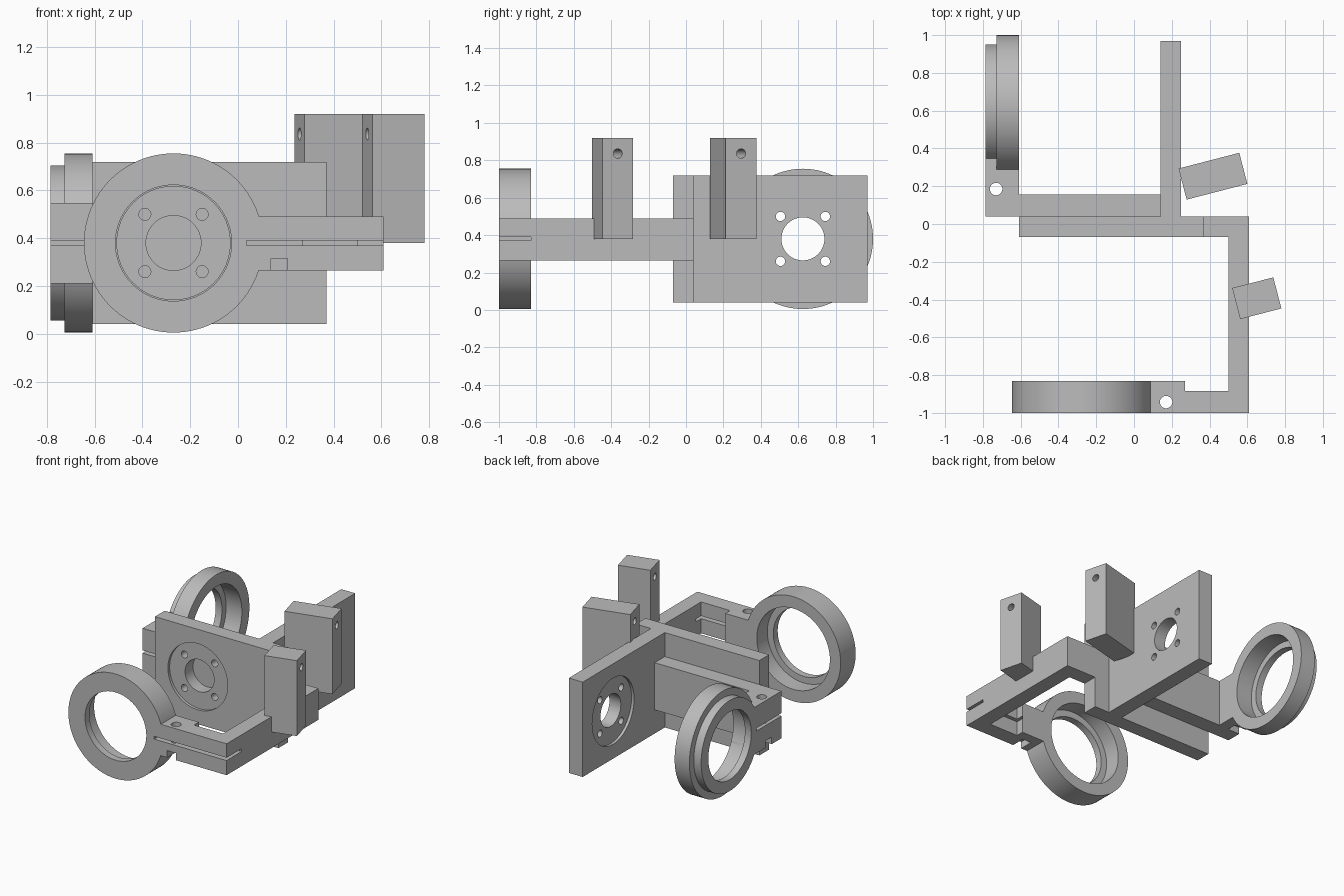
import bpy, bmesh, math
from mathutils import Matrix, Vector

cube = bpy.data.objects.get("Cube")
if cube:
    bpy.data.objects.remove(cube, do_unlink=True)

grey = bpy.data.materials.new("plain_grey")
grey.use_nodes = True
grey.diffuse_color = (0.5, 0.5, 0.5, 1)
grey.node_tree.nodes["Principled BSDF"].inputs["Base Color"].default_value = (0.5, 0.5, 0.5, 1)


def make(name, bm):
    bmesh.ops.recalc_face_normals(bm, faces=bm.faces)
    mesh = bpy.data.meshes.new(name)
    bm.to_mesh(mesh)
    bm.free()
    mesh.materials.append(grey)
    obj = bpy.data.objects.new(name, mesh)
    bpy.context.collection.objects.link(obj)
    return obj


def extrude(name, outline, z0, z1):
    """Plan outline raised from z0 to z1."""
    bm = bmesh.new()
    face = bm.faces.new([bm.verts.new((x, y, z0)) for x, y in outline])
    top = bmesh.ops.extrude_face_region(bm, geom=[face])["geom"]
    bmesh.ops.translate(bm, vec=(0, 0, z1 - z0),
                        verts=[v for v in top if isinstance(v, bmesh.types.BMVert)])
    return make(name, bm)


def box(name, x0, x1, y0, y1, z0, z1):
    return extrude(name, [(x0, y0), (x1, y0), (x1, y1), (x0, y1)], z0, z1)


def rod(start, end, radius, segments=96):
    """Cylinder between two points."""
    a, b = Vector(start), Vector(end)
    turn = (b - a).to_track_quat('Z', 'Y').to_matrix().to_4x4()
    bm = bmesh.new()
    bmesh.ops.create_cone(bm, cap_ends=True, segments=segments, radius1=radius, radius2=radius,
                          depth=(b - a).length, matrix=Matrix.Translation((a + b) / 2) @ turn)
    return make("cutter", bm)


def combine(obj, operation, *tools):
    """Join or cut with each tool, then drop the tool."""
    bpy.context.view_layer.objects.active = obj
    for tool in tools:
        mod = obj.modifiers.new("boolean", 'BOOLEAN')
        mod.operation, mod.solver, mod.object = operation, 'EXACT', tool
        bpy.ops.object.modifier_apply(modifier=mod.name)
        bpy.data.objects.remove(tool, do_unlink=True)


def finish(obj):
    bpy.ops.object.select_all(action='DESELECT')
    obj.select_set(True)
    bpy.context.view_layer.objects.active = obj
    bpy.ops.object.shade_smooth_by_angle(angle=math.radians(30))


MID = 0.38          # height of every bore axis
RING_X, RING_Y = -0.27, 0.625

# T-shaped frame of two upright plates
frame = extrude("main_frame", [(-0.61, -0.07), (0.37, -0.07), (0.37, 0.04), (0.25, 0.04),
                               (0.25, 0.97), (0.14, 0.97), (0.14, 0.04), (-0.61, 0.04)], 0.04, 0.72)


def motor_mount(at):
    """Shallow recess, central bore and four screw holes; at(across, depth, z) places them."""
    combine(frame, 'DIFFERENCE',
            rod(at(0, -0.05, MID), at(0, 0.02, MID), 0.237),
            rod(at(0, -0.05, MID), at(0, 0.15, MID), 0.115))
    for u in (-0.12, 0.12):
        for w in (-0.12, 0.12):
            combine(frame, 'DIFFERENCE',
                    rod(at(u, -0.05, MID + w), at(u, 0.15, MID + w), 0.025, 32))


motor_mount(lambda u, d, z: (RING_X + u, -0.07 + d, z))
motor_mount(lambda u, d, z: (0.14 + d, RING_Y + u, z))
finish(frame)

# Front arm ending in a split clamp ring
front = extrude("front_arm_and_ring", [(0.05, -1), (0.61, -1), (0.61, 0.04), (0.37, 0.04),
                                       (0.37, -0.07), (0.5, -0.07), (0.5, -0.885), (0.27, -0.885),
                                       (0.27, -0.83), (0.05, -0.83)], 0.265, 0.49)
combine(front, 'UNION', rod((RING_X, -1, MID), (RING_X, -0.83, MID), 0.375))
combine(front, 'DIFFERENCE',
        rod((RING_X, -1.1, MID), (RING_X, -0.7, MID), 0.243),
        rod((RING_X, -0.95, MID), (RING_X, -0.7, MID), 0.29),
        box("slit", 0.035, 0.7, -1.1, -0.83, 0.37, 0.39),
        rod((0.17, -0.943, 0.1), (0.17, -0.943, 0.6), 0.033, 32),
        box("nut_slot", 0.138, 0.208, -1.1, -0.9, 0.2, 0.315))
finish(front)

# Back arm ending in a stepped split clamp ring
back = extrude("back_arm_and_ring", [(-0.785, 0.36), (-0.785, 0.04), (0.14, 0.04), (0.14, 0.155),
                                     (-0.61, 0.155), (-0.61, 0.36)], 0.21, 0.548)
combine(back, 'UNION',
        rod((-0.727, RING_Y, MID), (-0.61, RING_Y, MID), 0.375),
        rod((-0.785, RING_Y, MID), (-0.7, RING_Y, MID), 0.325))
combine(back, 'DIFFERENCE',
        rod((-0.9, RING_Y, MID), (-0.5, RING_Y, MID), 0.243),
        rod((-0.735, RING_Y, MID), (-0.5, RING_Y, MID), 0.29),
        box("slit", -0.9, -0.61, 0, 0.32, 0.37, 0.39),
        rod((-0.73, 0.185, 0.1), (-0.73, 0.185, 0.7), 0.033, 32),
        box("nut_slot", -0.9, -0.69, 0.15, 0.22, 0.1, 0.26))
finish(back)

# Angled upright posts with a cross hole near the top
for name, x, y, length in (("back_post", 0.418, 0.253, 0.332), ("front_post", 0.65, -0.393, 0.225)):
    half = length / 2
    post = box(name, -half, half, -0.085, 0.085, 0.38, 0.92)
    combine(post, 'DIFFERENCE', rod((-half - 0.1, 0, 0.836), (half + 0.1, 0, 0.836), 0.025, 32))
    post.data.transform(Matrix.Translation((x, y, 0)) @ Matrix.Rotation(math.radians(14.5), 4, 'Z'))
    finish(post)
